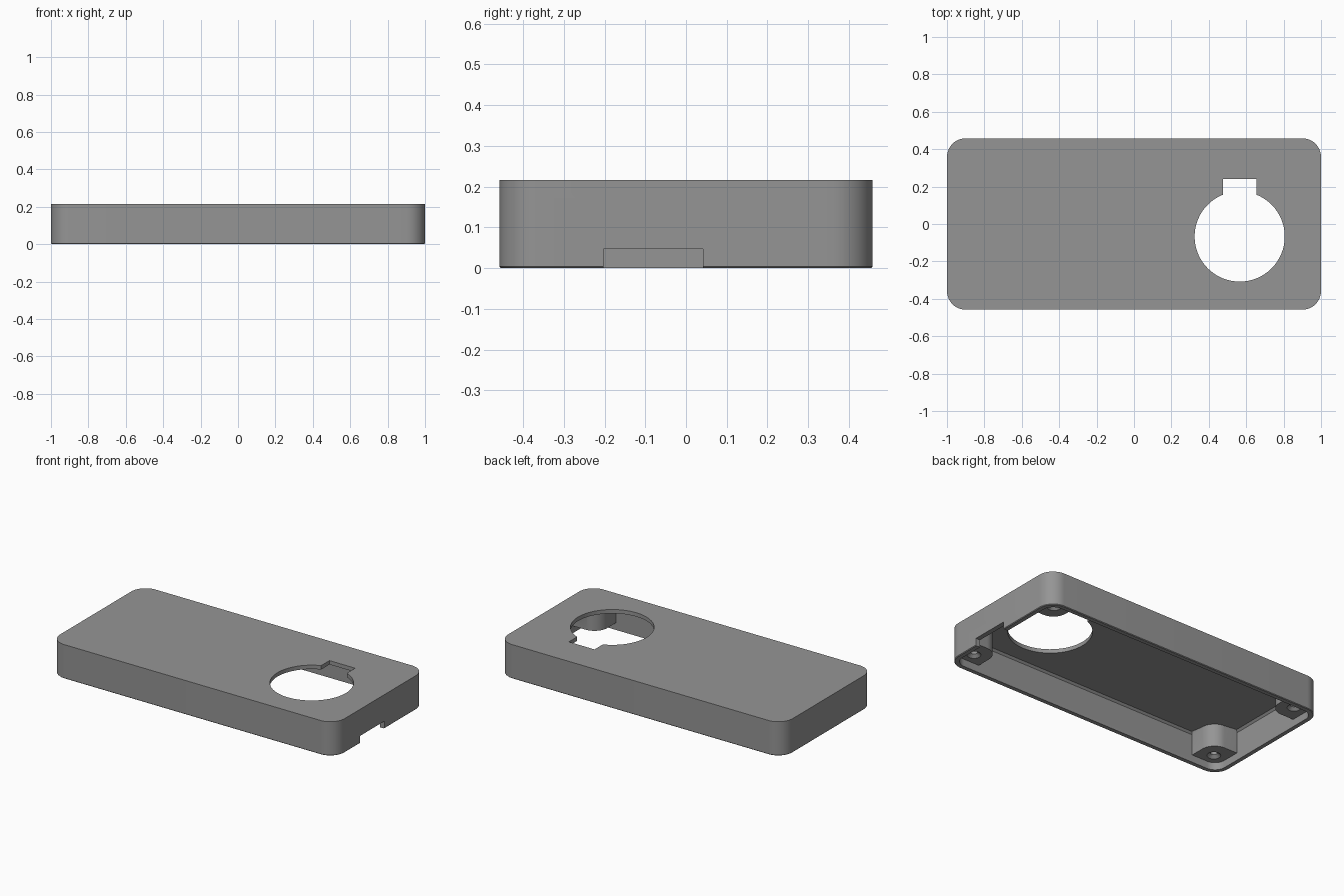
import bpy, bmesh, math

if "Cube" in bpy.data.objects:
    bpy.data.objects.remove(bpy.data.objects["Cube"])

L, W, H = 1.0, 0.458, 0.216      # half length, half width, height
WALL, ROOF, RECESS = 0.03, 0.025, 0.047
POST, POST_R = 0.21, 0.09        # corner post reach and rounding

grey = bpy.data.materials.new("mid grey plastic")
grey.diffuse_color = (0.3, 0.3, 0.3, 1)
grey.use_nodes = True
grey.node_tree.nodes["Principled BSDF"].inputs["Base Color"].default_value = grey.diffuse_color


def arc(cx, cy, r, a0, a1, n):
    return [(cx + r * math.cos(math.radians(a0 + (a1 - a0) * i / n)),
             cy + r * math.sin(math.radians(a0 + (a1 - a0) * i / n))) for i in range(n + 1)]


def rounded_rect(hx, hy, r, n=12):
    pts = []
    for sx, sy, a in ((1, 1, 0), (-1, 1, 90), (-1, -1, 180), (1, -1, 270)):
        pts += arc(sx * (hx - r), sy * (hy - r), r, a, a + 90, n)
    return pts


def prism(name, pts, z0, z1, top_bevel=0, bottom_bevel=0):
    bm = bmesh.new()
    low = [bm.verts.new((x, y, z0)) for x, y in pts]
    high = [bm.verts.new((x, y, z1)) for x, y in pts]
    n = len(pts)
    bm.faces.new(low[::-1])
    bm.faces.new(high)
    for i in range(n):
        j = (i + 1) % n
        bm.faces.new((low[i], low[j], high[j], high[i]))
    for z, width in ((z1, top_bevel), (z0, bottom_bevel)):
        if width:
            edges = [e for e in bm.edges if all(abs(v.co.z - z) < 1e-6 for v in e.verts)]
            bmesh.ops.bevel(bm, geom=edges, offset=width, segments=1, affect='EDGES')
    bmesh.ops.recalc_face_normals(bm, faces=bm.faces)
    mesh = bpy.data.meshes.new(name)
    bm.to_mesh(mesh)
    bm.free()
    mesh.materials.append(grey)
    ob = bpy.data.objects.new(name, mesh)
    bpy.context.collection.objects.link(ob)
    return ob


def cut(target, cutter):
    mod = target.modifiers.new("cut", 'BOOLEAN')
    mod.operation, mod.solver, mod.object = 'DIFFERENCE', 'EXACT', cutter
    bpy.context.view_layer.objects.active = target
    bpy.ops.object.modifier_apply(modifier=mod.name)
    bpy.data.objects.remove(cutter)


def rect(x0, x1, y0, y1):
    return [(x0, y0), (x1, y0), (x1, y1), (x0, y1)]


# outer block with rounded corners and chamfered rims
case = prism("case_shell", rounded_rect(L, W, 0.1), 0, H, 0.01, 0.004)

# shallow recess under the posts
cut(case, prism("recess_cutter", rounded_rect(L - WALL, W - WALL, 0.1 - WALL), -0.05, RECESS))

# main cavity, leaving a rounded post in each corner
corner = [(L - WALL, W - POST)]
corner += arc(L - POST + POST_R, W - POST + POST_R, POST_R, 270, 180, 10)
corner += [(L - POST, W - WALL)]
cavity = []
for sx, sy in ((1, 1), (-1, 1), (-1, -1), (1, -1)):
    pts = [(sx * x, sy * y) for x, y in corner]
    cavity += pts if sx * sy > 0 else pts[::-1]
cut(case, prism("cavity_cutter", cavity, 0.02, H - ROOF, 0.012))

# round opening with a key slot in the roof
cut(case, prism("opening_cutter", arc(0.565, -0.067, 0.241, 0, 354.375, 63), 0.15, 0.3))
cut(case, prism("slot_cutter", rect(0.475, 0.655, -0.05, 0.24), 0.15, 0.3))

# cable notch in the right wall
cut(case, prism("notch_cutter", rect(0.95, 1.05, -0.203, 0.042), -0.05, RECESS))

# countersunk screw hole in each post
for sx in (-1, 1):
    for sy in (-1, 1):
        x, y = sx * (L - 0.112), sy * (W - 0.104)
        cut(case, prism("screw_cutter", arc(x, y, 0.02, 0, 345, 23), 0.03, 0.15))
        sink = prism("countersink_cutter", arc(x, y, 0.042, 0, 345, 23), RECESS - 0.002, RECESS + 0.018)
        for v in sink.data.vertices:
            if v.co.z > RECESS + 0.01:
                v.co.x = x + (v.co.x - x) * 0.45
                v.co.y = y + (v.co.y - y) * 0.45
        cut(case, sink)

# smooth curved walls, keep edges sharp
bpy.ops.object.select_all(action='DESELECT')
case.select_set(True)
bpy.context.view_layer.objects.active = case
bpy.ops.object.shade_smooth_by_angle(angle=math.radians(30))
